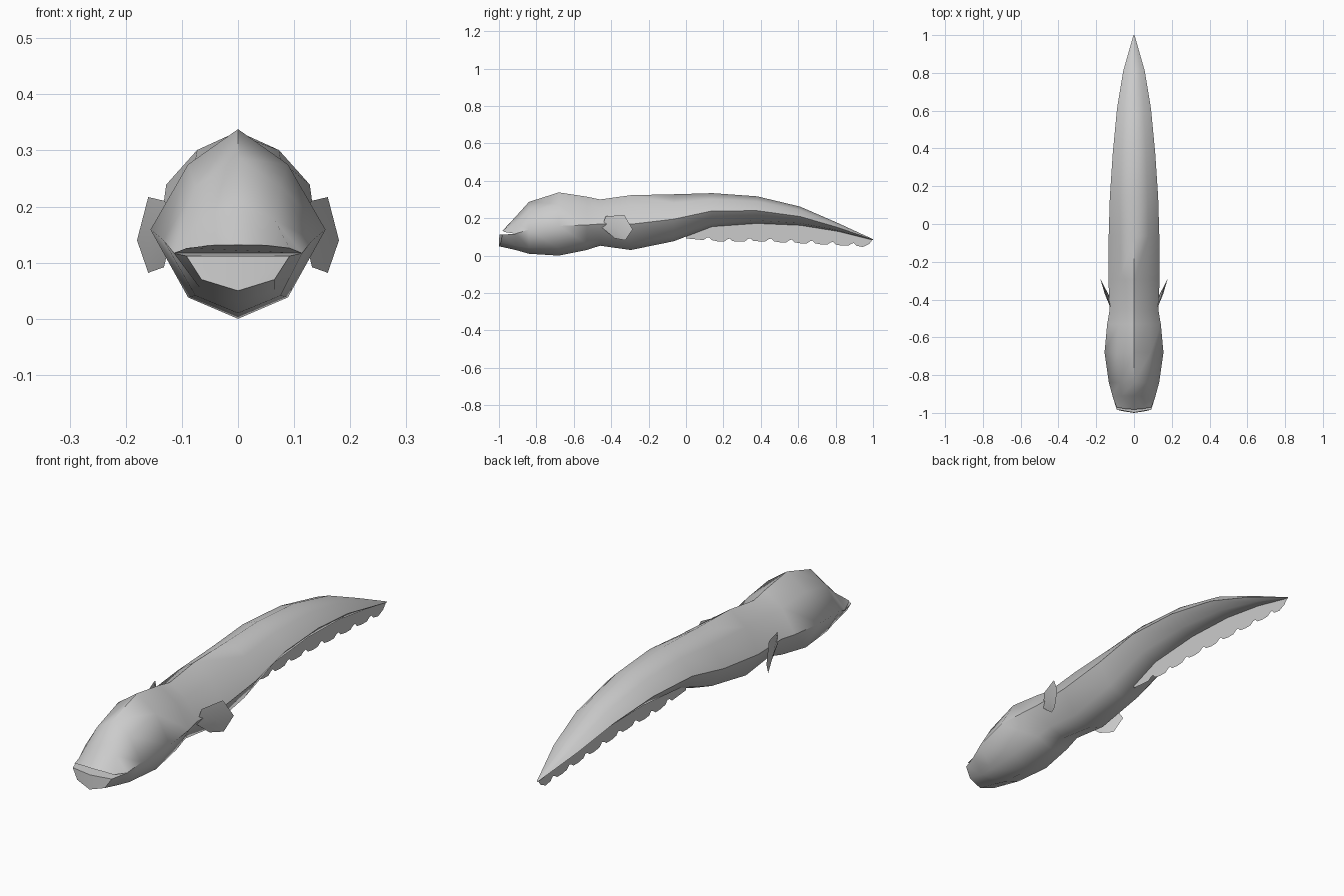
import bpy, bmesh, math

if "Cube" in bpy.data.objects:
    bpy.data.objects.remove(bpy.data.objects["Cube"])


def finish(name, bm, angle=60, recalc=True):
    if recalc:
        bmesh.ops.recalc_face_normals(bm, faces=bm.faces)
    me = bpy.data.meshes.new(name)
    bm.to_mesh(me)
    bm.free()
    ob = bpy.data.objects.new(name, me)
    bpy.context.collection.objects.link(ob)
    bpy.ops.object.select_all(action='DESELECT')
    ob.select_set(True)
    bpy.context.view_layer.objects.active = ob
    bpy.ops.object.shade_smooth_by_angle(angle=math.radians(angle))
    return ob


def eight_ring(bm, y, bottom, top, half, side=None):
    """Eight verts, clockwise from the top."""
    mid = side if side is not None else bottom + 0.47 * (top - bottom)
    up, down = top - mid, mid - bottom
    pts = [(0, top), (0.57, mid + 0.65 * up), (1, mid), (0.57, mid - 0.76 * down),
           (0, bottom), (-0.57, mid - 0.76 * down), (-1, mid), (-0.57, mid + 0.65 * up)]
    return [bm.verts.new((x * half, y, z)) for x, z in pts]


# Body: lofted from the mouth corner to the tail tip (y, bottom, top, half width)
STATIONS = [
    (-0.84, 0.01, 0.287, 0.133), (-0.68, 0.0, 0.338, 0.156), (-0.53, 0.03, 0.315, 0.142),
    (-0.46, 0.053, 0.30, 0.13), (-0.295, 0.03, 0.323, 0.135), (-0.065, 0.077, 0.328, 0.134),
    (0.14, 0.155, 0.334, 0.128), (0.38, 0.172, 0.317, 0.112), (0.61, 0.162, 0.262, 0.09),
    (0.81, 0.13, 0.175, 0.057), (1.0, 0.083, 0.088, 0.003)]

bm = bmesh.new()
rings = [eight_ring(bm, -0.91, 0.03, 0.209, 0.114, 0.117)]
rings += [eight_ring(bm, *s) for s in STATIONS]
for a, b in zip(rings, rings[1:]):
    for i in range(8):
        j = (i + 1) % 8
        bm.faces.new((a[i], a[j], b[j], b[i]))
bm.faces.new(rings[-1])

# Open mouth: upper and lower jaws hinge on the first ring's side verts
r = rings[0]


def jaw(ids, right_half):
    pts = [(-x, y, z) for x, y, z in right_half] + right_half[::-1][1:]
    lip = [bm.verts.new(p) for p in pts]
    for k in range(4):
        bm.faces.new((r[ids[k]], r[ids[k + 1]], lip[k + 1], lip[k]))
    return lip


upper = jaw((6, 7, 0, 1, 2), [(0.092, -0.97, 0.126), (0.05, -0.978, 0.131), (0, -0.982, 0.132)])
lower = jaw((6, 5, 4, 3, 2), [(0.092, -0.982, 0.112), (0.065, -0.99, 0.07), (0, -1.0, 0.05)])
bm.faces.new([r[6]] + upper + [r[2]])
front_lip = bm.verts.new((0, -0.998, 0.112))
bm.faces.new(lower[:3] + [front_lip])
bm.faces.new(lower[2:] + [front_lip])
bm.faces.new((r[6], lower[0], front_lip, lower[4], r[2]))
finish("body", bm)

# Pectoral fins: thin angled blades, mirrored
OUTLINE = [(0.118, -0.45, 0.15), (0.13, -0.43, 0.21), (0.16, -0.33, 0.217),
           (0.18, -0.285, 0.14), (0.16, -0.325, 0.082), (0.132, -0.38, 0.092)]
for sx, name in ((1, "right_pectoral_fin"), (-1, "left_pectoral_fin")):
    bm = bmesh.new()
    edge = [bm.verts.new((sx * x, y, z)) for x, y, z in OUTLINE]
    hubs = [bm.verts.new((sx * x, -0.37, 0.15)) for x in (0.138, 0.155)]
    for hub in hubs:
        for i in range(6):
            bm.faces.new((edge[i], edge[(i + 1) % 6], hub))
    finish(name, bm, 30)


# Anal fin: flat ribbon under the tail with a ragged lower edge
def lerp(y, table):
    for (y0, z0), (y1, z1) in zip(table, table[1:]):
        if y <= y1:
            return z0 + (z1 - z0) * (y - y0) / (y1 - y0)
    return table[-1][1]


BELLY = [(-0.065, 0.08)] + [(s[0], s[1] + 0.008) for s in STATIONS[6:]]
HEM = [(-0.05, 0.095), (0.0, 0.092), (0.2, 0.073), (0.4, 0.076), (0.7, 0.061), (0.95, 0.046), (1.0, 0.07)]
bm = bmesh.new()
prev = None
LOBES = 9
for n in range(LOBES):
    for f, lift in ((0, 0.014), (0.12, 0.018), (0.25, 0.004), (0.55, 0.0), (0.85, 0.002)):
        y = 0.0 + 0.995 * (n + f) / LOBES
        low = lerp(y, HEM) + (lift if n else 0)
        cur = (bm.verts.new((0, y, lerp(y, BELLY))), bm.verts.new((0, y, low)))
        if prev:
            bm.faces.new((prev[0], prev[1], cur[1], cur[0]))
        prev = cur
tip = bm.verts.new((0, 0.995, 0.082))
bm.faces.new((prev[0], prev[1], tip))
finish("anal_fin", bm)
